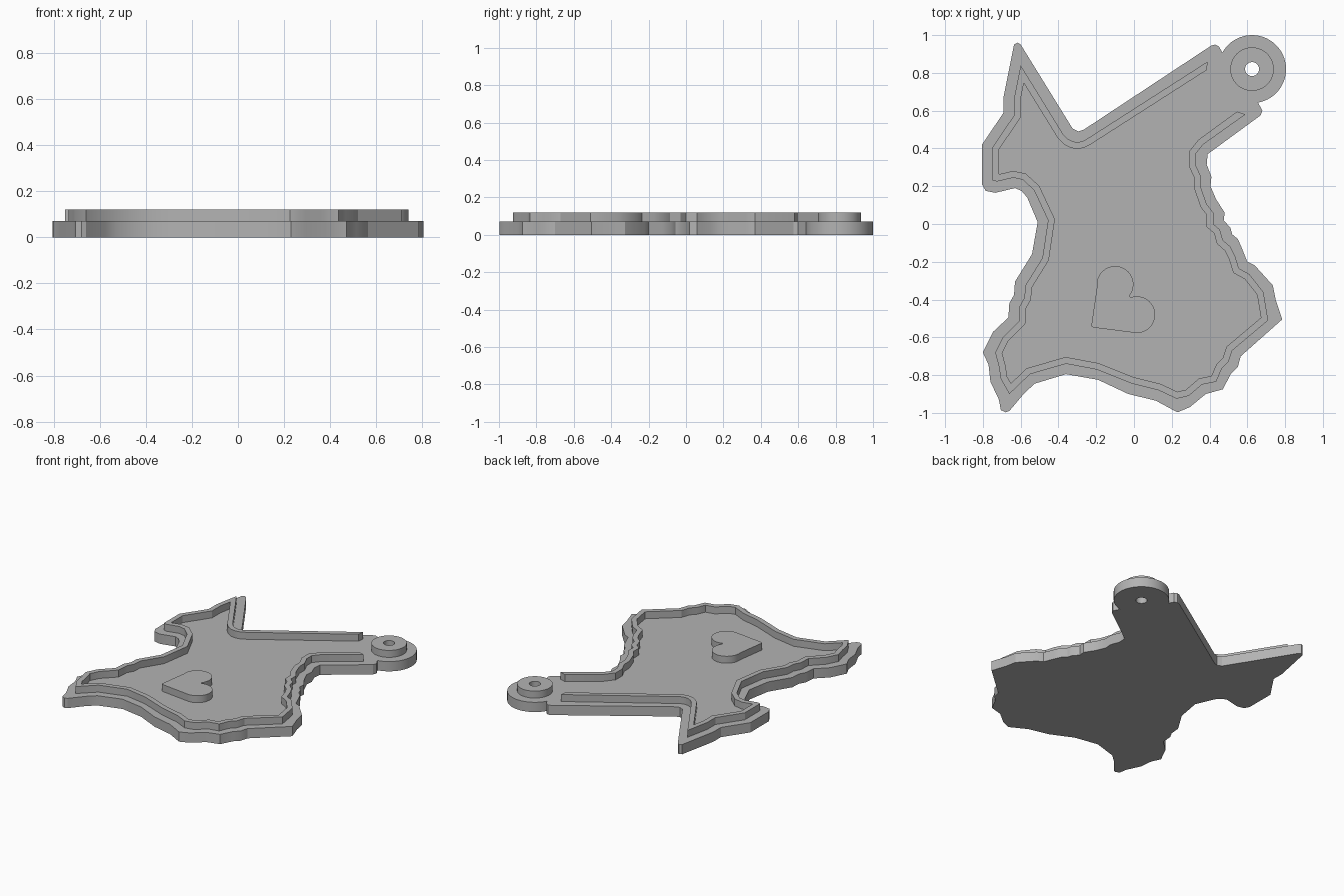
import bpy, bmesh, math
from mathutils import Vector

if "Cube" in bpy.data.objects:
    bpy.data.objects.remove(bpy.data.objects["Cube"])

BASE_TOP, RELIEF_TOP = 0.07, 0.12
LUG = (0.625, 0.82)

grey = bpy.data.materials.new("plain grey")
grey.diffuse_color = (0.45, 0.45, 0.45, 1)
grey.use_nodes = True
grey.node_tree.nodes["Principled BSDF"].inputs["Base Color"].default_value = grey.diffuse_color


def arc(centre, r, a0, a1, n):
    """Points on an arc, angles in degrees, both ends included."""
    return [(centre[0] + r * math.cos(math.radians(a0 + (a1 - a0) * i / n)),
             centre[1] + r * math.sin(math.radians(a0 + (a1 - a0) * i / n))) for i in range(n + 1)]


def circle(centre, r, n):
    return arc(centre, r, 0, 360, n)[:-1]


def offset_left(path, d):
    """Mitred parallel of an open path, on its left side."""
    pts, out = [Vector(p) for p in path], []
    for i, p in enumerate(pts):
        a = (p - pts[i - 1]) if i else pts[1] - p
        b = (pts[i + 1] - p) if i < len(pts) - 1 else a
        na, nb = (Vector((-v.y, v.x)).normalized() for v in (a, b))
        m = (na + nb).normalized()
        out.append(tuple(p + m * d / max(m.dot(na), 0.3)))
    return out


def slab(name, loops, z0, z1):
    """Flat plate from an outer loop plus optional hole loops."""
    bm = bmesh.new()
    for loop in loops:
        vs = [bm.verts.new((x, y, z0)) for x, y in loop]
        for i, v in enumerate(vs):
            bm.edges.new((vs[i - 1], v))
    bmesh.ops.triangle_fill(bm, edges=bm.edges[:], use_beauty=True)
    ext = bmesh.ops.extrude_face_region(bm, geom=bm.faces[:], use_keep_orig=True)
    top = [g for g in ext["geom"] if isinstance(g, bmesh.types.BMVert)]
    bmesh.ops.translate(bm, verts=top, vec=(0, 0, z1 - z0))
    bmesh.ops.recalc_face_normals(bm, faces=bm.faces[:])
    me = bpy.data.meshes.new(name)
    bm.to_mesh(me)
    bm.free()
    me.materials.append(grey)
    ob = bpy.data.objects.new(name, me)
    bpy.context.collection.objects.link(ob)
    bpy.ops.object.select_all(action="DESELECT")
    ob.select_set(True)
    bpy.context.view_layer.objects.active = ob
    bpy.ops.object.shade_smooth_by_angle(angle=math.radians(30))


# Base plate: rounded lug, then the outline counter-clockwise
outline = [
    (.45, .94), (.43, .95), (.41, .945), (-.265, .50), (-.295, .49), (-.325, .505),
    (-.60, .95), (-.615, .96), (-.635, .95), (-.69, .675), (-.69, .59), (-.805, .42),
    (-.805, .21), (-.785, .175), (-.735, .165), (-.63, .19), (-.595, .175), (-.565, .14),
    (-.51, .01), (-.54, -.16), (-.63, -.305), (-.635, -.375), (-.66, -.42), (-.665, -.495),
    (-.745, -.57), (-.80, -.68), (-.77, -.745), (-.76, -.835), (-.715, -.93), (-.705, -.985),
    (-.68, -.997), (-.66, -.99), (-.58, -.895), (-.525, -.845), (-.36, -.795), (-.19, -.825),
    (-.03, -.90), (.115, -.935), (.23, -.997), (.295, -.97), (.38, -.90), (.47, -.875),
    (.515, -.79), (.55, -.755), (.565, -.70), (.785, -.505), (.75, -.40), (.735, -.325),
    (.64, -.22), (.60, -.20), (.57, -.125), (.55, -.08), (.52, -.055), (.51, -.02),
    (.475, .02), (.48, .06), (.435, .13), (.405, .20), (.41, .25), (.385, .315),
    (.39, .37), (.67, .575), (.68, .60)]
hole = circle(LUG, 0.037, 32)
slab("base_plate", [arc(LUG, 0.18, -80, 151, 40) + outline, hole], 0, BASE_TOP)

# Raised rim: open wall following the outline, cut off at the lug
rim = [
    (.39, .86), (-.25, .45), (-.275, .437), (-.30, .433), (-.325, .437), (-.35, .45),
    (-.375, .475), (-.60, .84), (-.635, .665), (-.635, .575), (-.75, .405), (-.75, .23),
    (-.725, .225), (-.64, .245), (-.59, .235), (-.53, .18), (-.455, .02), (-.485, -.18),
    (-.575, -.325), (-.58, -.39), (-.605, -.435), (-.61, -.515), (-.695, -.60), (-.735, -.68),
    (-.715, -.755), (-.705, -.82), (-.66, -.90), (-.55, -.795), (-.36, -.74), (-.20, -.77),
    (-.01, -.845), (.13, -.88), (.225, -.925), (.29, -.91), (.36, -.85), (.435, -.835),
    (.465, -.765), (.50, -.73), (.52, -.67), (.71, -.51), (.685, -.36), (.61, -.265),
    (.555, -.235), (.535, -.17), (.51, -.12), (.47, -.085), (.455, -.03), (.42, 0),
    (.42, .06), (.385, .105), (.355, .19), (.355, .25), (.325, .315), (.325, .37),
    (.365, .42), (.59, .58)]
inner = offset_left(rim, 0.035)
inner[0], inner[-1] = (.385, .815), (.545, .595)
slab("raised_rim", [rim + inner[::-1]], BASE_TOP, RELIEF_TOP)

# Raised ring around the hole
slab("lug_ring", [circle(LUG, 0.115, 64), hole], BASE_TOP, RELIEF_TOP)

# Tilted heart: tip and two lobes
heart = ([(-.226, -.54), (-.215, -.548)] + arc((.015, -.48), .097, 258, 470, 24)
         + arc((-.10, -.32), .097, -38, 188, 24))
slab("heart", [heart], BASE_TOP, RELIEF_TOP)
